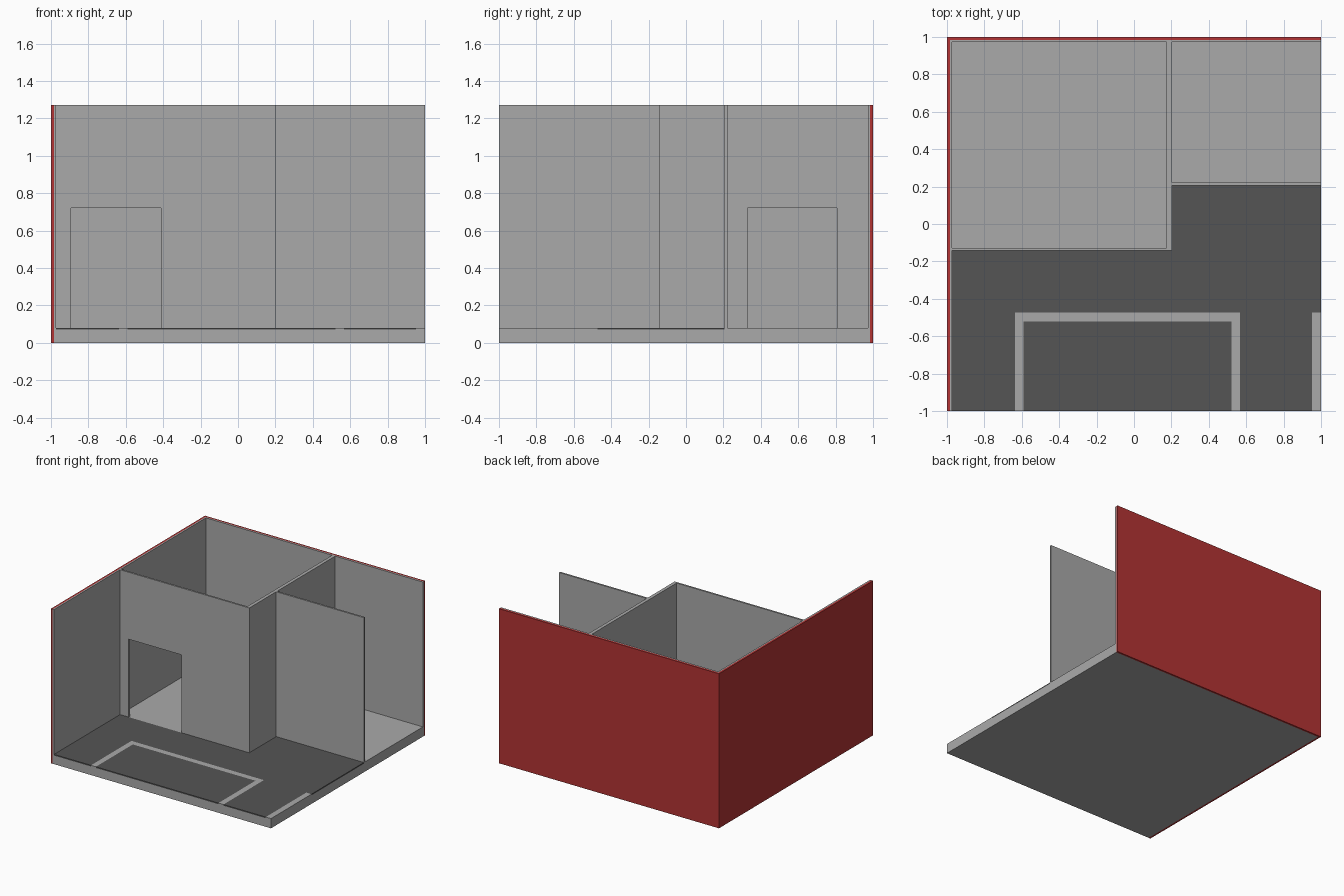
import bpy, bmesh
from mathutils import Vector

if "Cube" in bpy.data.objects:
    bpy.data.objects.remove(bpy.data.objects["Cube"])

FLOOR, TOP = 0.08, 1.27      # floor level and wall top
RED_IN, WALL_IN = 0.984, 0.972  # inner limits of red cladding and grey wall


def material(name, r, g, b):
    m = bpy.data.materials.new(name)
    m.diffuse_color = (r, g, b, 1)
    m.use_nodes = True
    m.node_tree.nodes["Principled BSDF"].inputs["Base Color"].default_value = m.diffuse_color
    return m


GREY = material("wall grey", 0.40, 0.40, 0.40)
DARK = material("paving dark grey", 0.09, 0.09, 0.09)
RED = material("cladding red", 0.45, 0.034, 0.034)


def prism(name, outline, z0, z1, *mats):
    """Extrude a flat plan outline from z0 to z1."""
    bm = bmesh.new()
    face = bm.faces.new([bm.verts.new((x, y, z0)) for x, y in outline])
    out = bmesh.ops.extrude_face_region(bm, geom=[face])
    moved = [v for v in out["geom"] if isinstance(v, bmesh.types.BMVert)]
    bmesh.ops.translate(bm, verts=moved, vec=(0, 0, z1 - z0))
    bmesh.ops.recalc_face_normals(bm, faces=bm.faces)
    mesh = bpy.data.meshes.new(name)
    bm.to_mesh(mesh)
    bm.free()
    for m in mats:
        mesh.materials.append(m)
    ob = bpy.data.objects.new(name, mesh)
    bpy.context.collection.objects.link(ob)
    return ob


def rect(x0, x1, y0, y1):
    return [(x0, y0), (x1, y0), (x1, y1), (x0, y1)]


def corner(o, i):
    """L-shaped plan along the left and back, between limits o and i."""
    return [(-o, -1), (-i, -1), (-i, i), (1, i), (1, o), (-o, o)]


def cut_door(wall, name, plan):
    door = prism(name, plan, 0.04, 0.72, GREY)
    door.hide_render = True
    door.display_type = 'WIRE'
    mod = wall.modifiers.new(name, 'BOOLEAN')
    mod.operation = 'DIFFERENCE'
    mod.solver = 'EXACT'
    mod.object = door


# Outer walls and their red outer skin
prism("outer_cladding", corner(1, RED_IN), 0, TOP, RED)
prism("outer_wall", corner(RED_IN, WALL_IN), FLOOR, TOP, GREY)

# Large room: front and side wall in one piece, with two doorways
room = prism("large_room_wall",
             [(-WALL_IN, -0.143), (0.203, -0.143), (0.203, WALL_IN),
              (0.175, WALL_IN), (0.175, -0.128), (-WALL_IN, -0.128)],
             FLOOR, TOP, GREY)
cut_door(room, "front_doorway_cutter", rect(-0.893, -0.413, -0.2, -0.08))
cut_door(room, "side_doorway_cutter", rect(0.12, 0.26, 0.33, 0.807))

# Small room front wall, open on the right
prism("small_room_wall", rect(0.203, 1, 0.206, 0.221), FLOOR, TOP, GREY)

# Base slab, sliced along the paving and marking borders
slab = prism("base_slab", rect(-RED_IN, 1, -1, RED_IN), 0, FLOOR, GREY, DARK)
bm = bmesh.new()
bm.from_mesh(slab.data)
slices = [(0, x) for x in (-WALL_IN, -0.637, -0.592, 0.203, 0.522, 0.568, 0.952)]
slices += [(1, y) for y in (-0.52, -0.474, -0.143, 0.206)] + [(2, 0.07)]
for axis, at in slices:
    n = Vector((0, 0, 0))
    n[axis] = 1
    bmesh.ops.bisect_plane(bm, geom=bm.verts[:] + bm.edges[:] + bm.faces[:],
                           plane_co=n * at, plane_no=n)


def paved(x, y):
    outside = x > -WALL_IN and y < (-0.143 if x < 0.203 else 0.206)
    bay = -0.637 < x < 0.568 and y < -0.474
    inner = -0.592 < x < 0.522 and y < -0.52
    edge_line = x > 0.952 and y < -0.474
    return outside and not edge_line and (inner or not bay)


# Dark paving in the top layer, leaving the light bay markings
for f in bm.faces:
    c = f.calc_center_median()
    f.material_index = int(c.z > 0.07 and paved(c.x, c.y))
bm.to_mesh(slab.data)
bm.free()
